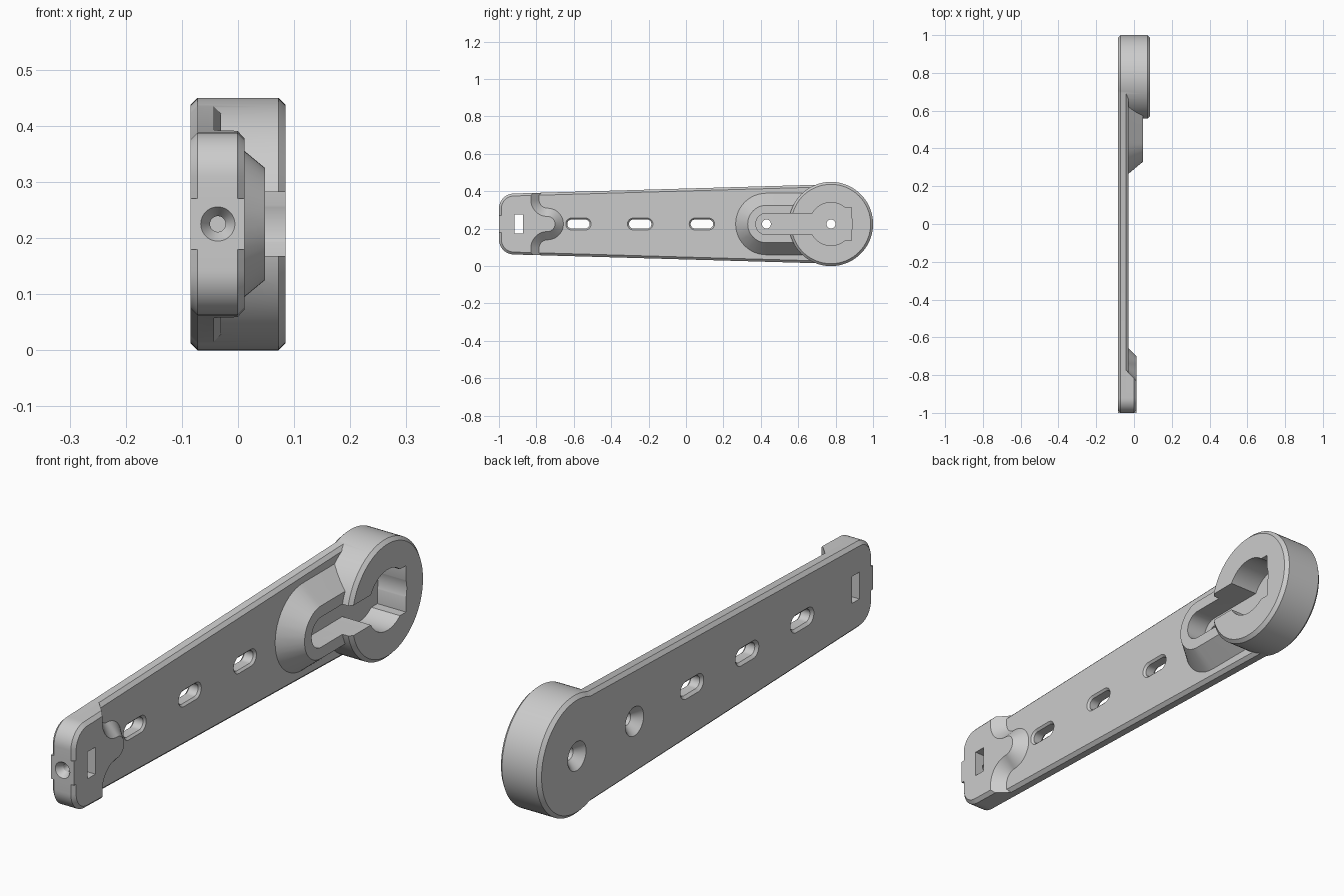
import bpy, bmesh
from math import sin, cos, pi

if "Cube" in bpy.data.objects:
    bpy.data.objects.remove(bpy.data.objects["Cube"])

C = 0.225            # height of the centre line
BACK, PLATE, END, FRONT = -0.085, -0.03, 0.012, 0.085
CH = 0.013           # edge chamfer


def arc(cy, cz, r, a0, a1, n):
    return [(cy + r * cos(a0 + (a1 - a0) * i / n), cz + r * sin(a0 + (a1 - a0) * i / n))
            for i in range(n + 1)]


def circle(y, r, n=72):
    return arc(y, 0, r, 0, 2 * pi, n)[:-1]


def stadium(y0, y1, r, n=24):
    return arc(y1, 0, r, -pi / 2, pi / 2, n) + arc(y0, 0, r, pi / 2, 3 * pi / 2, n)


def rect(y0, y1, h):
    return [(y0, -h), (y1, -h), (y1, h), (y0, h)]


def mirrored(half):
    return half + [(y, -z) for y, z in reversed(half) if abs(z) > 1e-6]


def plate_outline(inset):
    # tapered arm with rounded corners at the narrow end
    r = 0.08
    half = [(0.775, 0.212 - inset)]
    half += arc(-1 + r, 0.163 - r, r - inset, pi / 2, pi, 12)
    return mirrored(half)


def tongue_outline(o):
    # thick end zone: straight step, concave fillets, round tongue
    half = [(-1.2, 0.3), (-0.83 + o, 0.3)]
    half += arc(-0.74, 0.13, 0.09 - o, pi, 1.5 * pi, 12)
    half += arc(-0.74, 0, 0.04 + o, pi / 2, 0, 14)[1:-1] + [(-0.74 + 0.04 + o, 0)]
    return mirrored(half)


def loft(name, layers, axis='x'):
    # skin matching outlines stacked along an axis
    bm = bmesh.new()
    rings = []
    for h, pts in layers:
        rings.append([bm.verts.new((h, p, C + q) if axis == 'x' else (p, h, C + q))
                      for p, q in pts])
    n = len(rings[0])
    for a, b in zip(rings, rings[1:]):
        for i in range(n):
            bm.faces.new((a[i], a[(i + 1) % n], b[(i + 1) % n], b[i]))
    bm.faces.new(rings[0])
    bm.faces.new(rings[-1])
    bmesh.ops.recalc_face_normals(bm, faces=bm.faces)
    me = bpy.data.meshes.new(name)
    bm.to_mesh(me)
    bm.free()
    ob = bpy.data.objects.new(name, me)
    bpy.context.collection.objects.link(ob)
    return ob


def chamfered(name, outline, x0, x1):
    return loft(name, [(x0, outline(CH)), (x0 + CH, outline(0)),
                       (x1 - CH, outline(0)), (x1, outline(CH))])


def boolean(ob, other, op):
    m = ob.modifiers.new(op, 'BOOLEAN')
    m.operation, m.object, m.solver = op, other, 'EXACT'
    bpy.context.view_layer.objects.active = ob
    bpy.ops.object.modifier_apply(modifier=m.name)
    bpy.data.objects.remove(other)


# thick narrow end, limited by the sloped tongue shape
end_block = chamfered("end_block", plate_outline, BACK, END)
zone = loft("zone", [(-0.2, tongue_outline(0.055)), (-0.04, tongue_outline(0.055)),
                     (0.03, tongue_outline(-0.019))])
boolean(end_block, zone, 'INTERSECT')

# arm plate, round head, sloped boss, unchamfered pad on the end face
arm = chamfered("bracket_arm", plate_outline, BACK, PLATE)
head = chamfered("head", lambda i: circle(0.775, 0.225 - i, 96), BACK, FRONT)
boss = loft("boss", [(-0.04, stadium(0.43, 0.7, 0.173)), (0.048, stadium(0.43, 0.7, 0.1))])
pad = loft("pad", [(BACK, rect(-1, -0.93, 0.045)), (END, rect(-1, -0.93, 0.045))])
for part in (end_block, head, boss, pad):
    boolean(arm, part, 'UNION')

# keyhole pocket: slot, round seat, square recess
FLOOR = -0.035
for outline in (stadium(0.43, 0.72, 0.057), circle(0.775, 0.115), rect(0.775, 0.885, 0.088)):
    boolean(arm, loft("pocket", [(FLOOR, outline), (0.2, outline)]), 'DIFFERENCE')

# screw holes countersunk from the back
for y in (0.43, 0.775):
    boolean(arm, loft("screw_hole", [(BACK - 0.01, circle(y, 0.064)), (-0.052, circle(y, 0.024)),
                                     (0, circle(y, 0.024))]), 'DIFFERENCE')

# three long slots with chamfered rims
for y in (-0.575, -0.245, 0.085):
    s = lambda r: stadium(y - 0.036, y + 0.036, r, 16)
    boolean(arm, loft("slot", [(BACK - 0.01, s(0.044)), (BACK + 0.01, s(0.024)),
                               (PLATE - 0.008, s(0.024)), (PLATE + 0.01, s(0.042))]), 'DIFFERENCE')

# nut opening and end screw hole
nut = rect(-0.918, -0.872, 0.051)
boolean(arm, loft("nut_opening", [(-0.2, nut), (0.2, nut)]), 'DIFFERENCE')
ring = lambda r: circle(-0.036, r, 48)
boolean(arm, loft("end_hole", [(-1.01, ring(0.037)), (-0.975, ring(0.014)),
                               (-0.83, ring(0.014))], 'y'), 'DIFFERENCE')

bpy.ops.object.select_all(action='DESELECT')
arm.select_set(True)
bpy.context.view_layer.objects.active = arm
bpy.ops.object.shade_smooth_by_angle(angle=0.5)
